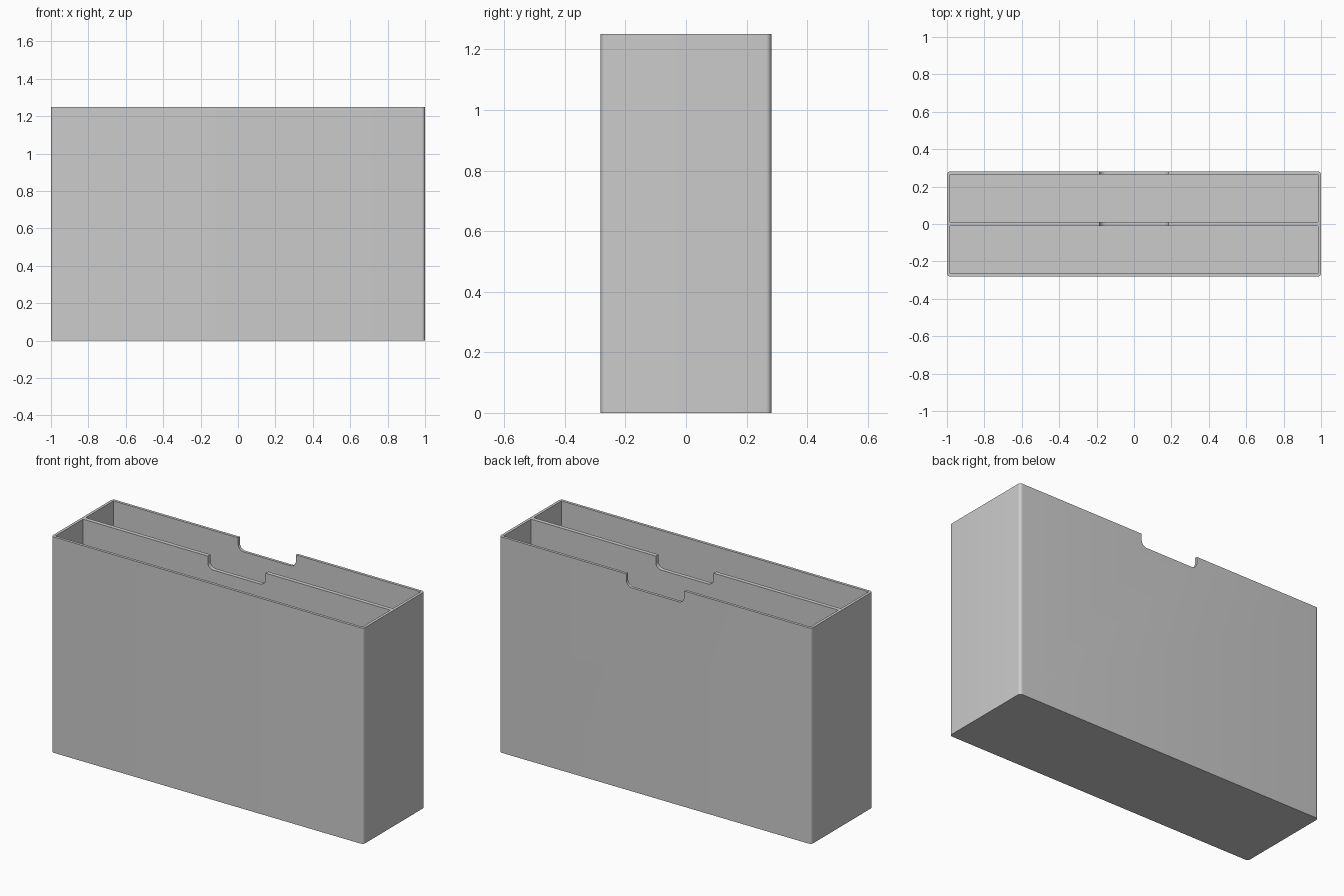
import bpy
import bmesh
from math import pi, sin, cos
from mathutils import Vector

W, D, H = 2.0, 0.563, 1.25      # outer size
WALL, DIVIDER = 0.016, 0.024    # thicknesses
CORNER = 0.018                  # outer vertical edge radius
NOTCH_W, NOTCH_H, NOTCH_R = 0.37, 0.072, 0.036

cube = bpy.data.objects.get("Cube")
if cube:
    bpy.data.objects.remove(cube, do_unlink=True)

grey = bpy.data.materials.new("plain grey")
grey.use_nodes = True
colour = (0.6, 0.6, 0.6, 1)
grey.diffuse_color = colour
grey.node_tree.nodes["Principled BSDF"].inputs["Base Color"].default_value = colour


def arc(cx, cy, r, start, steps=8):
    """Quarter circle, counter-clockwise from the start angle."""
    angles = [start + pi / 2 * i / steps for i in range(steps + 1)]
    return [(cx + r * cos(a), cy + r * sin(a)) for a in angles]


def prism(name, outline, direction):
    """Extrude a closed outline of 3D points along a direction."""
    bm = bmesh.new()
    face = bm.faces.new([bm.verts.new(p) for p in outline])
    extruded = bmesh.ops.extrude_face_region(bm, geom=[face])["geom"]
    verts = [g for g in extruded if isinstance(g, bmesh.types.BMVert)]
    bmesh.ops.translate(bm, verts=verts, vec=Vector(direction))
    bmesh.ops.recalc_face_normals(bm, faces=bm.faces)
    mesh = bpy.data.meshes.new(name)
    bm.to_mesh(mesh)
    bm.free()
    mesh.materials.append(grey)
    obj = bpy.data.objects.new(name, mesh)
    bpy.context.collection.objects.link(obj)
    return obj


def cut(target, cutter):
    """Subtract the cutter, then discard it."""
    mod = target.modifiers.new("cut", "BOOLEAN")
    mod.operation = "DIFFERENCE"
    mod.solver = "EXACT"
    mod.object = cutter
    bpy.context.view_layer.objects.active = target
    bpy.ops.object.modifier_apply(modifier=mod.name)
    bpy.data.objects.remove(cutter, do_unlink=True)


# Outer body with rounded upright edges
hx, hy = W / 2 - CORNER, D / 2 - CORNER
outline = []
for i, (sx, sy) in enumerate([(1, 1), (-1, 1), (-1, -1), (1, -1)]):
    outline += arc(sx * hx, sy * hy, CORNER, i * pi / 2)
box = prism("divided_box", [(x, y, 0) for x, y in outline], (0, 0, H))

# Two open compartments either side of the divider
inner_x = W / 2 - WALL
for side in (-1, 1):
    near, far = side * DIVIDER / 2, side * (D / 2 - WALL)
    corners = [(-inner_x, near), (inner_x, near), (inner_x, far), (-inner_x, far)]
    cut(box, prism("compartment_cutter", [(x, y, WALL) for x, y in corners], (0, 0, H)))

# Finger notch through the divider and the back wall
nx, bottom = NOTCH_W / 2, H - NOTCH_H
profile = [(nx, H + 0.1), (-nx, H + 0.1)]
profile += arc(-nx + NOTCH_R, bottom + NOTCH_R, NOTCH_R, pi)
profile += arc(nx - NOTCH_R, bottom + NOTCH_R, NOTCH_R, 1.5 * pi)
cut(box, prism("notch_cutter", [(x, -D / 4, z) for x, z in profile], (0, D, 0)))

# Smooth the rounded edges, keep the rest crisp
bpy.ops.object.select_all(action="DESELECT")
box.select_set(True)
bpy.context.view_layer.objects.active = box
bpy.ops.object.shade_smooth_by_angle(angle=pi / 6)
